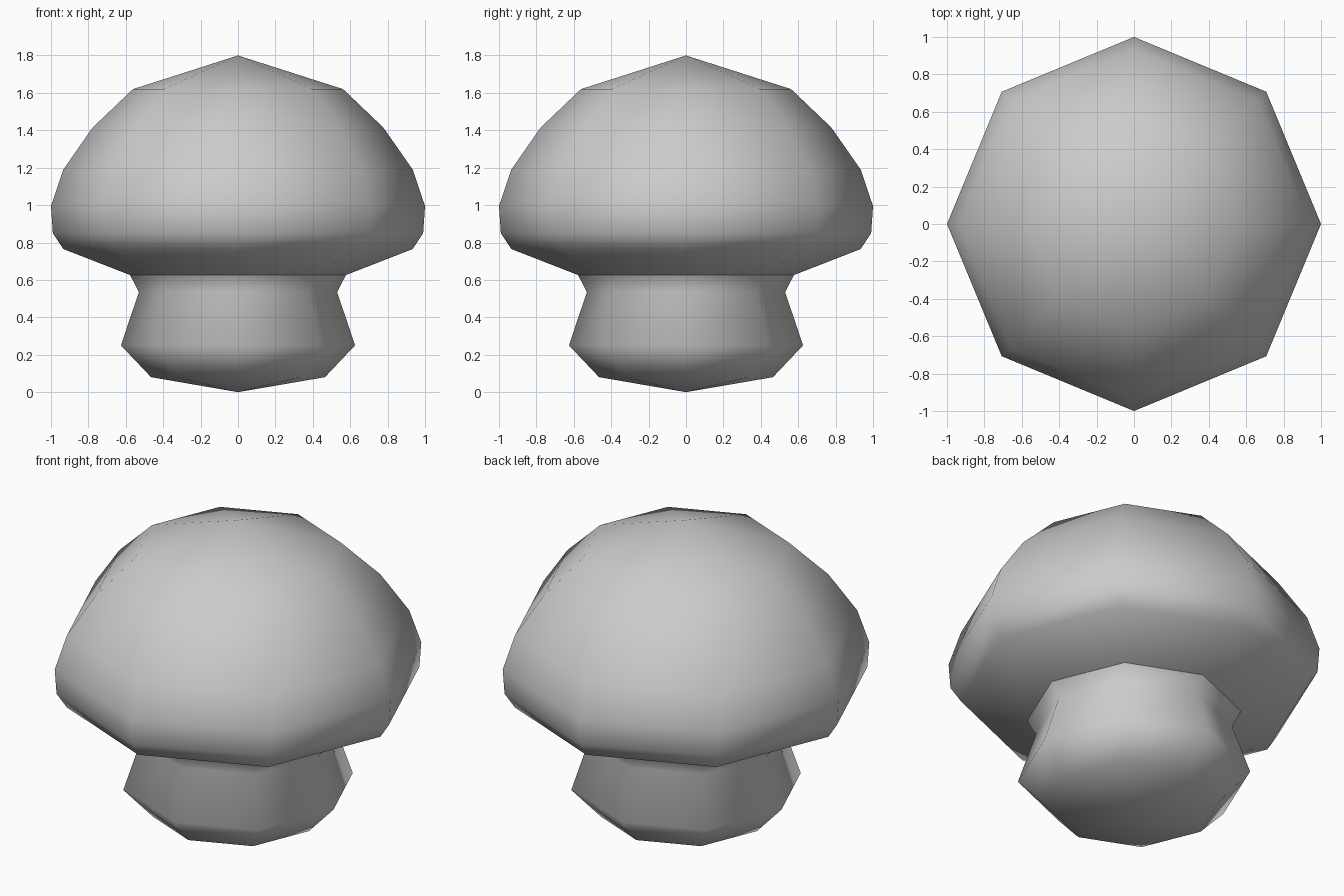
import bpy, bmesh
from math import cos, sin, tau

if "Cube" in bpy.data.objects:
    bpy.data.objects.remove(bpy.data.objects["Cube"])

SIDES = 8


def lathe(name, profile):
    """Spin an (r, z) profile into an eight-sided smooth solid; r = 0 gives a tip."""
    bm = bmesh.new()
    rings = []
    for r, z in profile:
        if r == 0:
            rings.append([bm.verts.new((0, 0, z))] * SIDES)
        else:
            rings.append([bm.verts.new((r * cos(tau * i / SIDES), r * sin(tau * i / SIDES), z))
                          for i in range(SIDES)])
    for low, high in zip(rings, rings[1:]):
        for i in range(SIDES):
            j = (i + 1) % SIDES
            corners = dict.fromkeys((low[i], low[j], high[j], high[i]))
            bm.faces.new(list(corners)).smooth = True
    mesh = bpy.data.meshes.new(name)
    bm.to_mesh(mesh)
    bm.free()
    obj = bpy.data.objects.new(name, mesh)
    bpy.context.collection.objects.link(obj)
    return obj


# Stem: pointed base, bulge and pinched neck
lathe("stem", [(0, 0), (0.465, 0.08), (0.626, 0.25), (0.53, 0.535), (0.577, 0.626)])

# Cap: sloping underside, round rim and low pointed top
lathe("cap", [(0.577, 0.626), (0.934, 0.765), (0.99, 0.85), (1, 0.995),
              (0.934, 1.19), (0.777, 1.415), (0.562, 1.62), (0, 1.8)])
